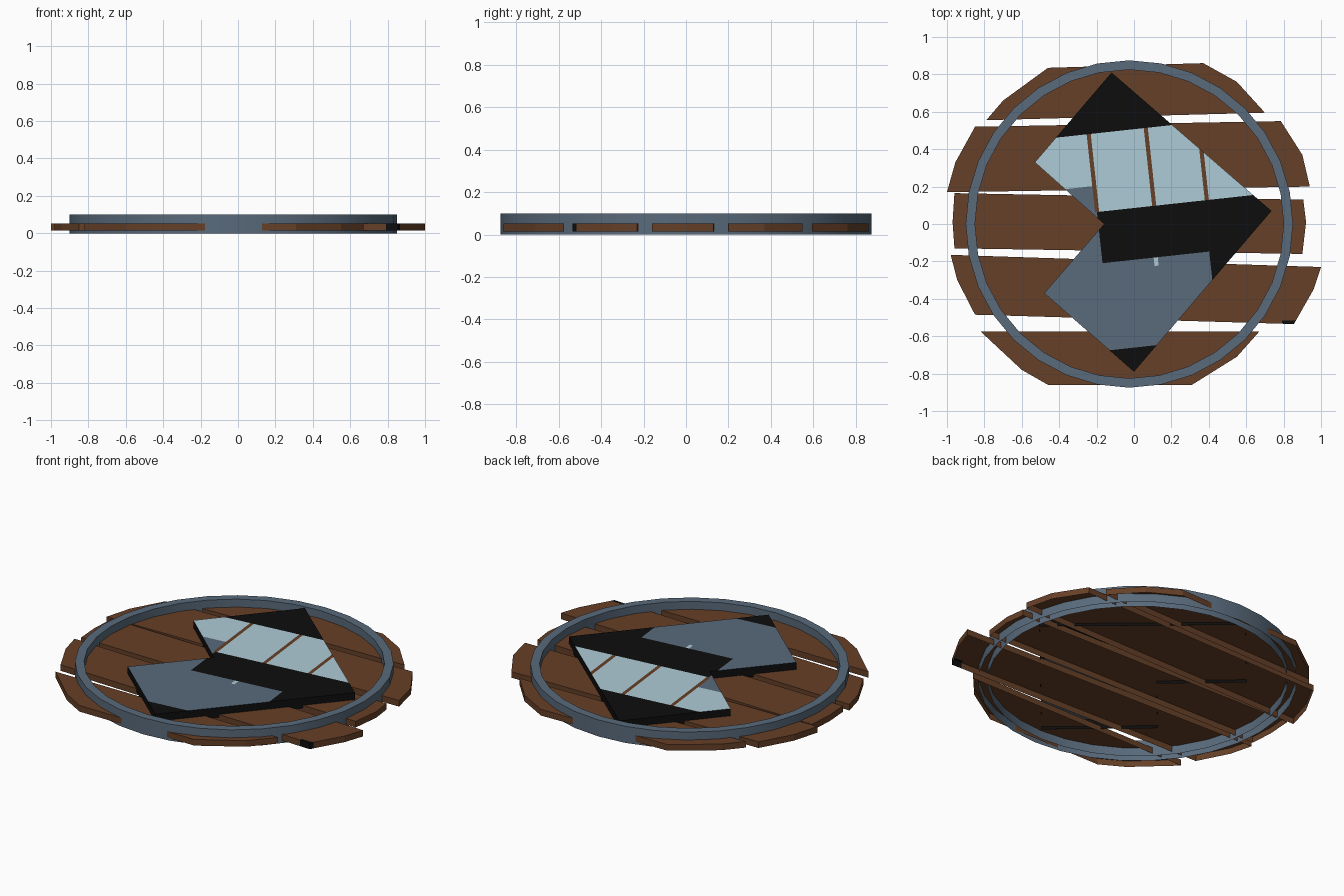
import bpy, bmesh, math
from mathutils import Vector

if "Cube" in bpy.data.objects:
    bpy.data.objects.remove(bpy.data.objects["Cube"])


def material(name, rgb):
    m = bpy.data.materials.new(name)
    m.diffuse_color = (*rgb, 1)
    m.use_nodes = True
    m.node_tree.nodes["Principled BSDF"].inputs["Base Color"].default_value = m.diffuse_color
    return m


WOOD = material("brown wood", (0.130, 0.050, 0.020))
SLATE = material("slate metal", (0.100, 0.145, 0.200))
PALE = material("pale blue", (0.42, 0.60, 0.67))
BLACK = material("black", (0.004, 0.004, 0.004))


def shell(outline, z0, z1):
    """Flat top and side walls, open underneath."""
    bm = bmesh.new()
    top = [bm.verts.new((x, y, z1)) for x, y in outline]
    low = [bm.verts.new((x, y, z0)) for x, y in outline]
    bm.faces.new(top)
    n = len(top)
    for i in range(n):
        j = (i + 1) % n
        bm.faces.new((top[j], top[i], low[i], low[j]))
    if bm.faces[:][0].normal.z < 0 or sum(
            outline[i][0] * outline[(i + 1) % n][1] - outline[(i + 1) % n][0] * outline[i][1]
            for i in range(n)) < 0:
        bmesh.ops.reverse_faces(bm, faces=bm.faces[:])
    bm.normal_update()
    return bm


def cut(bm, co, no):
    bmesh.ops.bisect_plane(bm, geom=bm.verts[:] + bm.edges[:] + bm.faces[:],
                           plane_co=co, plane_no=no, dist=1e-5)


def finish(bm, name, mats):
    bm.normal_update()
    me = bpy.data.meshes.new(name)
    bm.to_mesh(me)
    bm.free()
    for m in mats:
        me.materials.append(m)
    ob = bpy.data.objects.new(name, me)
    bpy.context.collection.objects.link(ob)
    return ob


# Rough-cut planks (hollow underneath)
planks = [
    [(-.79, .555), (.70, .595), (.55, .76), (.37, .86), (-.46, .835), (-.70, .66)],
    [(-1, .17), (.94, .20), (.90, .37), (.785, .55), (-.85, .52), (-.955, .33)],
    [(-.96, -.13), (.90, -.16), (.92, .01), (.905, .13), (-.96, .165), (-.97, .01)],
    [(-.85, -.485), (.855, -.535), (.96, -.35), (1, -.23), (-.98, -.165), (-.945, -.30)],
    [(-.46, -.86), (.31, -.86), (.55, -.71), (.67, -.575), (-.82, -.575), (-.60, -.78)],
]
for i, outline in enumerate(planks):
    bm = shell(outline, 0.015, 0.052)
    if i == 3:  # charred corner
        cut(bm, (0, -.516, 0), (0, 1, 0))
        cut(bm, (.79, 0, 0), (1, 0, 0))
        for f in bm.faces:
            c = f.calc_center_median()
            f.material_index = int(c.x > .79 and c.y < -.516)
    finish(bm, f"plank_{i + 1}", [WOOD, BLACK])

# Metal rim: outer wall, flat top, inner wall
bm = bmesh.new()
profile = [(.875, 0), (.875, .10), (.825, .10), (.825, 0)]
N = 32
rings = [[bm.verts.new((-.025 + r * math.cos(2 * math.pi * k / N),
                        r * math.sin(2 * math.pi * k / N), z)) for k in range(N)]
         for r, z in profile]
for a, b in zip(rings, rings[1:]):
    for k in range(N):
        j = (k + 1) % N
        bm.faces.new((a[k], a[j], b[j], b[k]))
rim = finish(bm, "metal_rim", [SLATE])
bpy.context.view_layer.objects.active = rim
rim.select_set(True)
bpy.ops.object.shade_smooth_by_angle(angle=math.radians(30))

# Angular emblem, painted in bands that run along a slightly turned grid
A, B, D, E, F, G = (-.12, .81), (.735, .07), (0, -.79), (-.48, -.37), (-.16, 0), (-.53, .33)
bm = shell([A, G, F, E, D, B], 0.035, 0.095)
t = math.radians(6.2)
U = Vector((math.cos(t), math.sin(t), 0))
V = Vector((-math.sin(t), math.cos(t), 0))
LINES = (-.189, .118, .401)
for v in (.504, .225, .085, -.19, -.235, -.657):
    cut(bm, V * v, V)
for u in [s + d for s in LINES for d in (-.011, .011)] + [-.19, .085, .384]:
    cut(bm, U * u, U)


def paint(f):
    """0 black, 1 pale, 2 slate, 3 brown"""
    c = f.calc_center_median()
    u, v = c.dot(U), c.dot(V)
    if f.normal.z < .5:  # walls: slate in the notch, black elsewhere
        notch = c.x < -.15 and -.38 < c.y < .34 and (f.normal.x < 0) and abs(c.y) > .0
        return 2 if notch and f.normal.x * f.normal.y * c.y < 0 else 0
    if v > .504:
        return 0
    if v > .085:
        if any(abs(u - s) < .011 for s in LINES):
            return 3
        return 1 if v > .225 or u > -.19 else 2
    if v < -.657:
        return 0
    if -.235 < v < -.19 and .085 < u < .107:
        return 1
    if (v > -.19 and u > -.19) or u > .384:
        return 0
    return 2


for f in bm.faces:
    f.material_index = paint(f)
finish(bm, "emblem", [BLACK, PALE, SLATE, WOOD])
